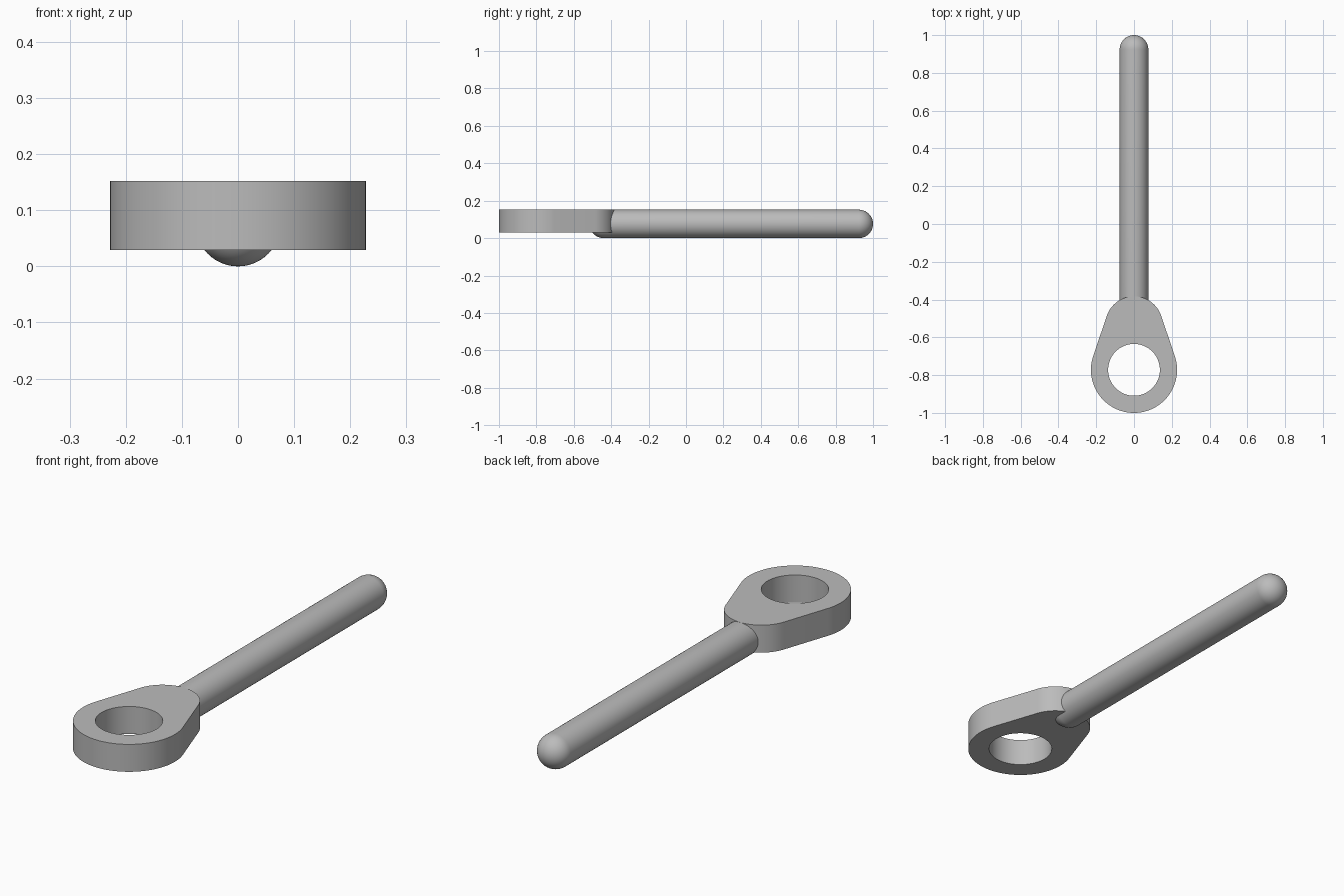
import bpy, bmesh
from math import asin, cos, sin, pi, radians
from mathutils import Vector

cube = bpy.data.objects.get("Cube")
if cube:
    bpy.data.objects.remove(cube, do_unlink=True)

# Single plain grey metal
GREY = (0.5, 0.5, 0.5, 1)
metal = bpy.data.materials.new("grey metal")
metal.use_nodes = True
metal.diffuse_color = GREY
metal.node_tree.nodes["Principled BSDF"].inputs["Base Color"].default_value = GREY


def finish(bm, name):
    """Turn a bmesh into a smooth-shaded object that keeps sharp edges."""
    bmesh.ops.remove_doubles(bm, verts=bm.verts, dist=0.00005)
    bmesh.ops.recalc_face_normals(bm, faces=bm.faces)
    mesh = bpy.data.meshes.new(name)
    bm.to_mesh(mesh)
    bm.free()
    mesh.materials.append(metal)
    ob = bpy.data.objects.new(name, mesh)
    bpy.context.collection.objects.link(ob)
    bpy.ops.object.select_all(action='DESELECT')
    ob.select_set(True)
    bpy.context.view_layer.objects.active = ob
    bpy.ops.object.shade_smooth_by_angle(angle=radians(30))
    return ob


def arc(cy, r, start, end, steps):
    """Points on an arc centred on x = 0."""
    return [(r * cos(a), cy + r * sin(a))
            for a in (start + (end - start) * i / steps for i in range(steps + 1))]


# Eye plate: two arcs joined by tangent lines, with a round hole
RING_Y, RING_R, HOLE_R = -0.772, 0.228, 0.137
NECK_Y, NECK_R = -0.535, 0.152
BOTTOM, TOP = 0.029, 0.152
tilt = asin((RING_R - NECK_R) / (NECK_Y - RING_Y))
outer = (arc(NECK_Y, NECK_R, tilt, pi - tilt, 40)
         + arc(RING_Y, RING_R, pi - tilt, 2 * pi + tilt, 72))
hole = arc(RING_Y, HOLE_R, 0, 2 * pi, 72)[:-1]

bm = bmesh.new()
edges = []
for loop in (outer, hole):
    verts = [bm.verts.new((x, y, BOTTOM)) for x, y in loop]
    edges += [bm.edges.new((verts[i - 1], verts[i])) for i in range(len(verts))]
bmesh.ops.triangle_fill(bm, edges=edges, use_beauty=True)
walls = bmesh.ops.extrude_face_region(bm, geom=bm.faces[:], use_keep_orig=True)
lifted = [v for v in walls["geom"] if isinstance(v, bmesh.types.BMVert)]
bmesh.ops.translate(bm, verts=lifted, vec=(0, 0, TOP - BOTTOM))
finish(bm, "eye_plate")

# Rod: a half profile with rounded ends, spun about its long axis
ROD_R, FRONT, BACK = 0.076, -0.44, 0.924
profile = (arc(FRONT, ROD_R, -pi / 2, 0, 14) + arc(BACK, ROD_R, 0, pi / 2, 14))
bm = bmesh.new()
verts = [bm.verts.new((x, y, ROD_R)) for x, y in profile]
edges = [bm.edges.new(pair) for pair in zip(verts, verts[1:])]
bmesh.ops.spin(bm, geom=verts + edges, cent=Vector((0, 0, ROD_R)),
               axis=Vector((0, 1, 0)), angle=2 * pi, steps=56)
finish(bm, "rod")
